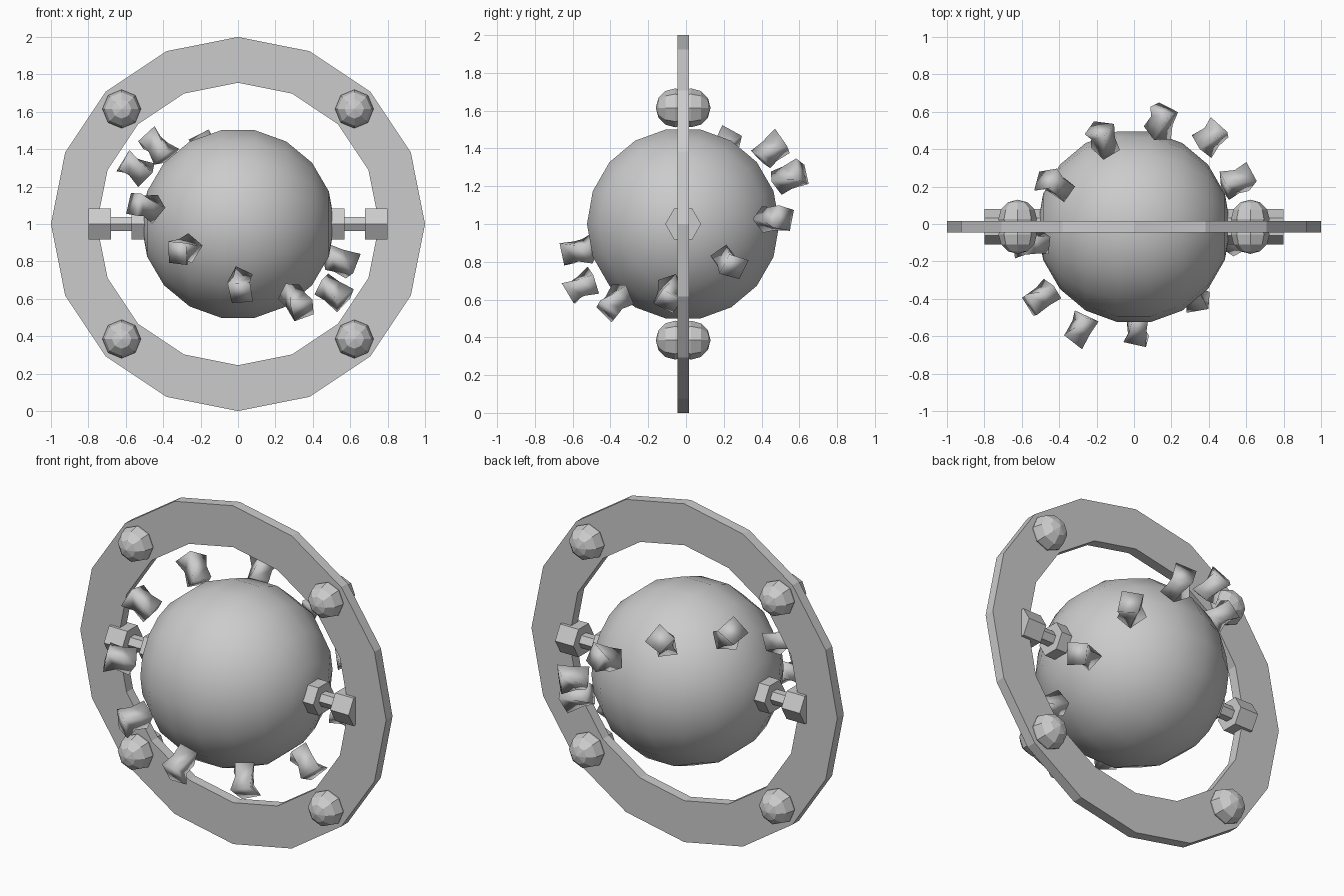
import bpy, bmesh, math, random
from mathutils import Vector, Matrix

cube = bpy.data.objects.get("Cube")
if cube:
    bpy.data.objects.remove(cube, do_unlink=True)

CENTRE = Vector((0, -0.015, 1.0))

grey = bpy.data.materials.new("plain_grey")
grey.use_nodes = True
grey.diffuse_color = (0.6, 0.6, 0.6, 1)
grey.node_tree.nodes["Principled BSDF"].inputs["Base Color"].default_value = (0.6, 0.6, 0.6, 1)


def finish(name, bm, smooth=False):
    """Turn a bmesh built around the origin into an object at the centre."""
    bmesh.ops.recalc_face_normals(bm, faces=bm.faces)
    for f in bm.faces:
        f.smooth = smooth
    mesh = bpy.data.meshes.new(name)
    bm.to_mesh(mesh)
    bm.free()
    mesh.materials.append(grey)
    ob = bpy.data.objects.new(name, mesh)
    ob.location = CENTRE
    bpy.context.collection.objects.link(ob)
    return ob


def loft(bm, loops, closed=False):
    """Skin equal-length point loops; cap the ends or join last to first."""
    rows = [[bm.verts.new(p) for p in loop] for loop in loops]
    n = len(rows[0])
    pairs = list(zip(rows, rows[1:])) + ([(rows[-1], rows[0])] if closed else [])
    for a, b in pairs:
        for i in range(n):
            j = (i + 1) % n
            bm.faces.new((a[i], a[j], b[j], b[i]))
    if not closed:
        bm.faces.new(rows[0])
        bm.faces.new(rows[-1])


# Flat sixteen-sided ring
def ring_loop(r, y):
    return [(r * math.cos(k * math.tau / 16), y, r * math.sin(k * math.tau / 16))
            for k in range(16)]

bm = bmesh.new()
loft(bm, [ring_loop(1.0, -0.03), ring_loop(1.0, 0.03),
          ring_loop(0.755, 0.03), ring_loop(0.755, -0.03)], closed=True)
finish("outer_ring", bm)

# Globe with its poles on the axle
bm = bmesh.new()
bmesh.ops.create_uvsphere(bm, u_segments=18, v_segments=9, radius=0.517,
                          matrix=Matrix.Rotation(math.pi / 2, 4, 'Y'))
finish("globe", bm, smooth=True)

# Domed knobs on both faces of the ring
for sx in (-1, 1):
    for sz in (-1, 1):
        bm = bmesh.new()
        for sy in (-1, 1):
            bmesh.ops.create_uvsphere(
                bm, u_segments=8, v_segments=6, radius=0.103,
                matrix=Matrix.Translation((sx * 0.622, sy * 0.042, sz * 0.615))
                @ Matrix.Rotation(math.pi / 2, 4, 'X'))
        finish(f"knob_{'left' if sx > 0 else 'right'}_{'top' if sz > 0 else 'bottom'}", bm)


# Hexagonal axles: collar at the globe, thin rod, block set into the ring
def hex_loop(x, r):
    return [(x, r * math.cos(k * math.pi / 3), r * math.sin(k * math.pi / 3))
            for k in range(6)]

for side, s in (("left", 1), ("right", -1)):
    for part, x0, x1, r in (("collar", 0.44, 0.57, 0.095),
                            ("rod", 0.56, 0.69, 0.043),
                            ("block", 0.68, 0.80, 0.095)):
        bm = bmesh.new()
        loft(bm, [hex_loop(s * x0, r), hex_loop(s * x1, r)])
        finish(f"axle_{part}_{side}", bm)

# One chipped rock shape, pinched at the waist and twisted at the outer end
random.seed(4)
rock = []
for out, half, twist in ((-0.07, 0.06, 0.0), (0.0, 0.05, 0.3), (0.07, 0.062, 0.65)):
    loop = []
    for k in range(4):
        a = twist + math.pi / 4 + k * math.pi / 2
        r = half * 1.25 * random.uniform(0.9, 1.15)
        loop.append(Vector((out + random.uniform(-0.018, 0.018),
                            r * math.cos(a), r * math.sin(a))))
    rock.append(loop)

# Belt of eleven rocks on a tilted orbit
normal = Vector((0.48, -0.45, 0.75)).normalized()
start = Vector((-0.46, -0.865, -0.222))
start = (start - normal * start.dot(normal)).normalized()
for k in range(11):
    out = Matrix.Rotation(k * math.tau / 11, 3, normal) @ start
    along = normal.cross(out)
    bm = bmesh.new()
    loft(bm, [[out * (0.632 + p.x) + along * p.y + normal * p.z for p in loop]
              for loop in rock])
    finish(f"belt_rock_{k + 1}", bm, smooth=True)
